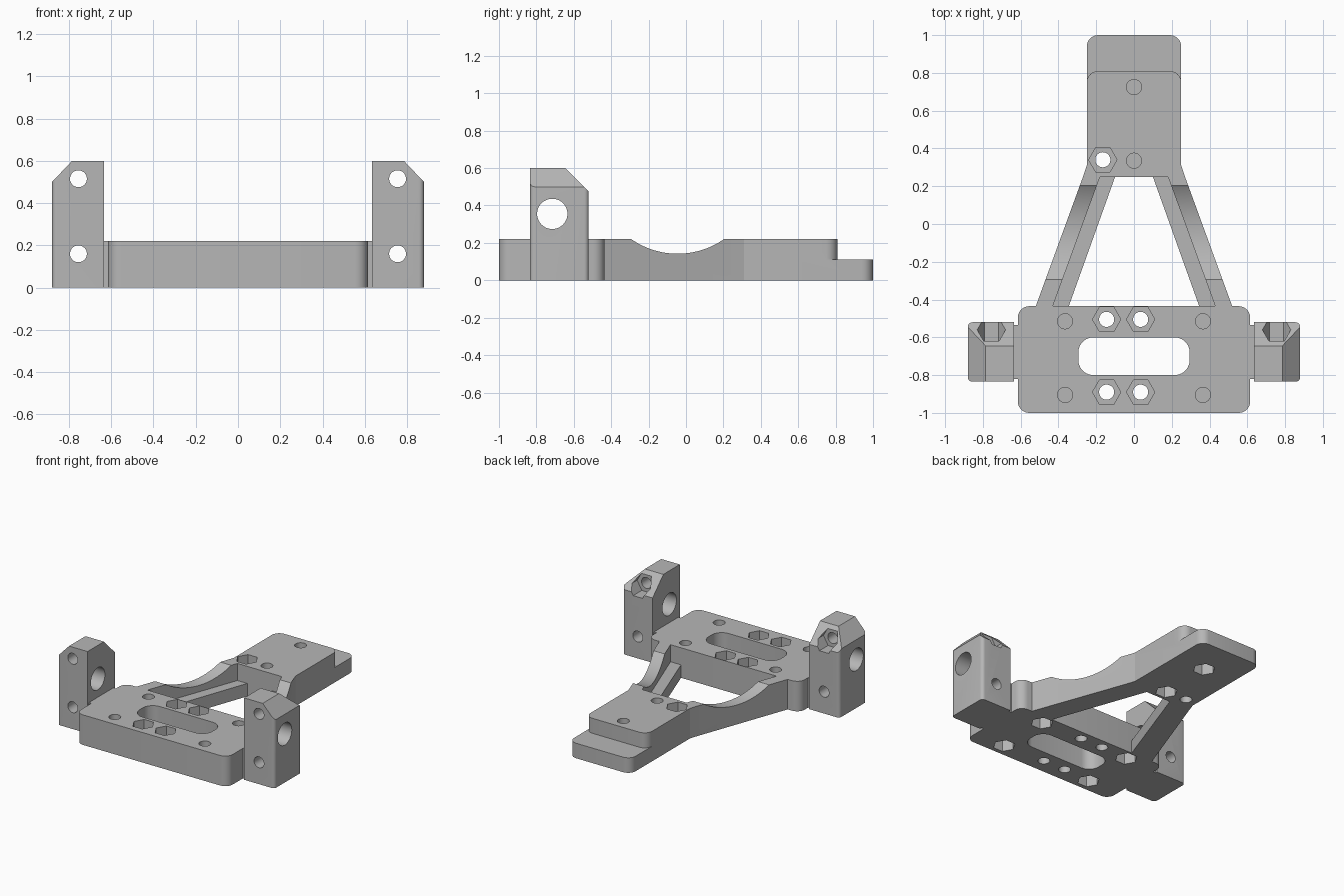
import bpy, bmesh
from math import pi, cos, sin
from mathutils import Vector

cube = bpy.data.objects.get("Cube")
if cube:
    bpy.data.objects.remove(cube, do_unlink=True)

grey = bpy.data.materials.new("plastic_grey")
grey.use_nodes = True
grey.diffuse_color = (0.47, 0.47, 0.47, 1)
grey.node_tree.nodes["Principled BSDF"].inputs["Base Color"].default_value = grey.diffuse_color

MAP = {"z": lambda a, b, t: (a, b, t),
       "y": lambda a, b, t: (a, t, b),
       "x": lambda a, b, t: (t, a, b)}


def prism(name, pts, lo, hi, axis="z"):
    """Extrude a closed 2D outline between two heights along an axis."""
    bm = bmesh.new()
    face = bm.faces.new([bm.verts.new(MAP[axis](p[0], p[1], lo)) for p in pts])
    moved = bmesh.ops.extrude_face_region(bm, geom=[face])["geom"]
    shift = Vector(MAP[axis](0, 0, hi - lo))
    bmesh.ops.translate(bm, vec=shift, verts=[v for v in moved if isinstance(v, bmesh.types.BMVert)])
    bmesh.ops.recalc_face_normals(bm, faces=bm.faces[:])
    mesh = bpy.data.meshes.new(name)
    bm.to_mesh(mesh)
    bm.free()
    mesh.materials.append(grey)
    ob = bpy.data.objects.new(name, mesh)
    bpy.context.collection.objects.link(ob)
    return ob


def ring(a, b, r, n=32):
    return [(a + r * cos(2 * pi * i / n), b + r * sin(2 * pi * i / n)) for i in range(n)]


def rounded(corners, steps=6):
    """Outline whose corners (a, b, radius) are rounded off."""
    out = []
    for i, (a, b, r) in enumerate(corners):
        p = Vector((a, b))
        if r == 0:
            out.append(p)
            continue
        u = (Vector(corners[i - 1][:2]) - p).normalized()
        v = (Vector(corners[(i + 1) % len(corners)][:2]) - p).normalized()
        for k in range(steps + 1):
            t = pi / 2 * k / steps
            out.append(p + r * (u * (1 - sin(t)) + v * (1 - cos(t))))
    return out


def box(x0, x1, y0, y1, radii=(0, 0, 0, 0)):
    return rounded(list(zip((x0, x1, x1, x0), (y0, y0, y1, y1), radii)))


def finish(ob, cutters=(), mirror=False):
    """Cut, mirror, bake the modifiers and shade the part."""
    for c in cutters:
        c.hide_render = True
        mod = ob.modifiers.new("cut", "BOOLEAN")
        mod.operation, mod.solver, mod.object = "DIFFERENCE", "EXACT", c
    if mirror:
        ob.modifiers.new("mirror", "MIRROR").use_mirror_merge = False
    deps = bpy.context.evaluated_depsgraph_get()
    mesh = bpy.data.meshes.new_from_object(ob.evaluated_get(deps))
    ob.modifiers.clear()
    ob.data = mesh
    for c in cutters:
        bpy.data.objects.remove(c, do_unlink=True)
    bpy.ops.object.select_all(action="DESELECT")
    ob.select_set(True)
    bpy.context.view_layer.objects.active = ob
    bpy.ops.object.shade_smooth_by_angle(angle=pi / 6)


TOP, STEP, HOLE, NUT = 0.22, 0.11, 0.04, 0.075


def nut_on_top(x, y):
    """Through hole with a hexagonal pocket in the upper side."""
    return [prism("hole", ring(x, y, HOLE), -0.1, 0.5),
            prism("nut", ring(x, y, NUT, 6), 0.12, 0.5)]


def nut_below(x, y, top=TOP):
    """Hole from above and a hexagonal pocket from below, with a thin web between."""
    return [prism("hole", ring(x, y, HOLE), 0.11, 0.5),
            prism("nut", ring(x, y, NUT, 6), -0.1, 0.1)]


# Base plate with slot and screw holes
plate = prism("base_plate", box(-0.615, 0.615, -1, -0.435, (0.06,) * 4), 0, TOP)
cuts = [prism("slot", box(-0.295, 0.295, -0.8, -0.6, (0.08,) * 4), -0.1, 0.5)]
for y in (-0.505, -0.89):
    for x in (-0.145, 0.035):
        cuts += nut_on_top(x, y)
for y in (-0.515, -0.905):
    for x in (-0.365, 0.365):
        cuts += nut_below(x, y)
finish(plate, cuts)

# Stepped tail block
tail = prism("tail_block", box(-0.25, 0.25, 0.25, 1, (0, 0, 0.06, 0.06)), 0, TOP)
step = rounded([(-0.4, 0.7, 0), (-0.25, 0.7, 0), (-0.25, 0.81, 0.06), (0.25, 0.81, 0.06),
                (0.25, 0.7, 0), (0.4, 0.7, 0), (0.4, 1.1, 0), (-0.4, 1.1, 0)])
finish(tail, [prism("step", step, STEP, 0.5)] + nut_on_top(-0.165, 0.34)
       + nut_below(0, 0.335) + nut_below(0, 0.725))

# Slanted arms, scooped by a large cylinder
arms = prism("slanted_arms", [(0.52, -0.435), (0.27, 0.25), (0.25, 0.31), (0.25, 0.25),
                              (0.18, 0.25), (0.43, -0.435)], 0, TOP)
finish(arms, [prism("scoop", ring(-0.045, 0.575, 0.433, 96), -1, 1, "x")], mirror=True)

# Low ledges along the inside of the arms
ledges = prism("inner_ledges", [(0.43, -0.435), (0.18, 0.25), (0.1, 0.25), (0.345, -0.435)], 0, 0.095)
finish(ledges, mirror=True)

# Bridges joining the plate to the posts
finish(prism("post_bridges", box(0.615, 0.635, -0.82, -0.535), 0, TOP), mirror=True)

# Upright side posts with chamfers, cross holes and a nut pocket
posts = prism("side_posts", box(0.635, 0.88, -0.835, -0.52, (0, 0.025, 0.025, 0)), 0, 0.6)
finish(posts, [
    prism("outer_chamfer", [(0.766, 0.62), (0.918, 0.46), (1, 0.7)], -1, 0, "y"),
    prism("back_chamfer", [(-0.665, 0.62), (-0.485, 0.44), (-0.4, 0.7)], 0.5, 1, "x"),
    prism("shaft_hole", ring(-0.715, 0.355, 0.081, 48), 0.5, 1, "x"),
    prism("lower_hole", ring(0.755, 0.16, HOLE), -1, 0, "y"),
    prism("upper_hole", ring(0.755, 0.515, HOLE), -1, 0, "y"),
    prism("nut_pocket", ring(0.755, 0.515, NUT, 6), -0.62, 0, "y"),
], mirror=True)
